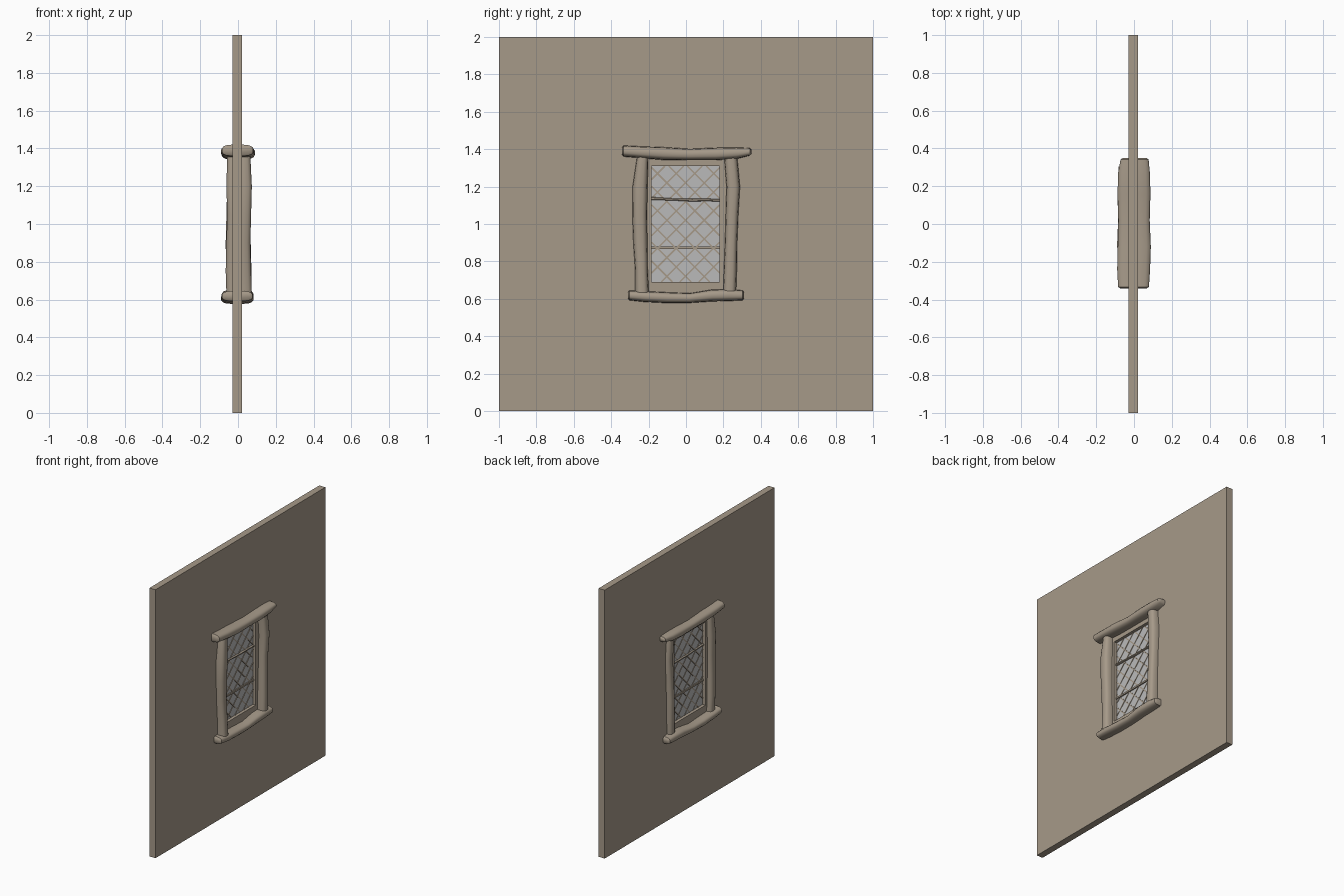
import bpy, bmesh, math
from mathutils import Vector, Matrix

if "Cube" in bpy.data.objects:
    bpy.data.objects.remove(bpy.data.objects["Cube"])


def material(name, rgb):
    m = bpy.data.materials.new(name)
    m.diffuse_color = (*rgb, 1)
    m.use_nodes = True
    m.node_tree.nodes["Principled BSDF"].inputs["Base Color"].default_value = m.diffuse_color
    return m


TAN = material("weathered_tan", (0.38, 0.32, 0.25))
GLASS = material("pale_grey_glass", (0.49, 0.49, 0.49))


def finish(bm, name, mat, smooth=False):
    bmesh.ops.recalc_face_normals(bm, faces=bm.faces)
    me = bpy.data.meshes.new(name)
    bm.to_mesh(me)
    bm.free()
    me.materials.append(mat)
    ob = bpy.data.objects.new(name, me)
    bpy.context.collection.objects.link(ob)
    if smooth:
        bpy.ops.object.select_all(action='DESELECT')
        ob.select_set(True)
        bpy.context.view_layer.objects.active = ob
        bpy.ops.object.shade_smooth_by_angle(angle=math.radians(40))
    return ob


def log(name, axis, stations, sides=16):
    """Rough-hewn beam: each station is (along, low edge, high edge, back x, front x)."""
    bm = bmesh.new()
    first, last = stations[0], stations[-1]

    def cap(s, shift):
        # slightly smaller section that rounds over the cut end
        a, lo, hi, x0, x1 = s
        return (a + shift, lo + 0.010, hi - 0.010, x0 + 0.012, x1 - 0.012)
    rows = [cap(first, -0.008)] + stations + [cap(last, 0.008)]
    rings = []
    for a, lo, hi, x0, x1 in rows:
        ring = []
        for i in range(sides):
            t = 2 * math.pi * (i + 0.5) / sides
            c, s = math.cos(t), math.sin(t)
            px = (x0 + x1) / 2 + (x1 - x0) / 2 * math.copysign(abs(c) ** 0.55, c)
            w = (lo + hi) / 2 + (hi - lo) / 2 * math.copysign(abs(s) ** 0.65, s)
            ring.append(bm.verts.new((px, a, w) if axis == 'Y' else (px, w, a)))
        rings.append(ring)
    for r, q in zip(rings, rings[1:]):
        for i in range(sides):
            j = (i + 1) % sides
            bm.faces.new((r[i], r[j], q[j], q[i]))
    bm.faces.new(rings[0])
    bm.faces.new(rings[-1])
    return finish(bm, name, TAN, True)


def add_box(bm, center, size, rot_x=0):
    bmesh.ops.create_cube(bm, size=1, matrix=Matrix.Translation(center)
                          @ Matrix.Rotation(rot_x, 4, 'X')
                          @ Matrix.Diagonal((*size, 1)))


# Wall panel with a window opening
Y0, Y1, Z0, Z1 = -0.185, 0.18, 0.69, 1.31
bm = bmesh.new()


def rect(x, a, b, c, d):
    return [bm.verts.new((x, y, z)) for y, z in ((a, c), (b, c), (b, d), (a, d))]


loops = [rect(0.02, -1, 1, 0, 2), rect(0.02, Y0, Y1, Z0, Z1),
         rect(-0.03, Y0, Y1, Z0, Z1), rect(-0.03, -1, 1, 0, 2)]
for k in range(4):
    p, q = loops[k], loops[(k + 1) % 4]
    for i in range(4):
        j = (i + 1) % 4
        bm.faces.new((p[i], p[j], q[j], q[i]))
finish(bm, "wall", TAN)

# Rough timber surround, running through the wall
log("lintel", 'Y', [
    (-0.333, 1.360, 1.420, -0.085, 0.080), (-0.24, 1.352, 1.415, -0.090, 0.086),
    (-0.12, 1.342, 1.411, -0.087, 0.090), (0.02, 1.341, 1.402, -0.084, 0.084),
    (0.16, 1.341, 1.408, -0.088, 0.088), (0.27, 1.348, 1.410, -0.085, 0.085),
    (0.342, 1.366, 1.406, -0.072, 0.078)])
log("sill", 'Y', [
    (-0.303, 0.592, 0.645, -0.085, 0.078), (-0.22, 0.583, 0.641, -0.088, 0.084),
    (-0.10, 0.577, 0.635, -0.090, 0.082), (0.02, 0.578, 0.630, -0.085, 0.080),
    (0.14, 0.586, 0.650, -0.088, 0.084), (0.23, 0.588, 0.652, -0.086, 0.082),
    (0.303, 0.592, 0.645, -0.082, 0.076)])
log("left_post", 'Z', [
    (0.63, -0.272, -0.198, -0.062, 0.074), (0.75, -0.272, -0.204, -0.066, 0.070),
    (0.90, -0.282, -0.206, -0.062, 0.066), (1.05, -0.287, -0.208, -0.058, 0.070),
    (1.20, -0.286, -0.205, -0.062, 0.074), (1.36, -0.262, -0.202, -0.058, 0.066)])
log("right_post", 'Z', [
    (0.63, 0.198, 0.268, -0.060, 0.072), (0.75, 0.202, 0.272, -0.064, 0.072),
    (0.90, 0.208, 0.274, -0.066, 0.068), (1.05, 0.212, 0.280, -0.062, 0.066),
    (1.20, 0.216, 0.289, -0.058, 0.072), (1.36, 0.204, 0.274, -0.060, 0.066)])

# Glass pane
bm = bmesh.new()
mid_y, mid_z = (Y0 + Y1) / 2, (Z0 + Z1) / 2
add_box(bm, (-0.005, mid_y, mid_z), (0.004, Y1 - Y0, Z1 - Z0))
finish(bm, "glass_pane", GLASS)

# Diagonal lattice strips clipped to the opening
bm = bmesh.new()
for sign in (1, -1):
    for k in range(-5, 6):
        c = k * 0.1 + 0.02
        # strip follows z - mid_z = sign * (y - mid_y) + c
        hy, hz = (Y1 - Y0) / 2, (Z1 - Z0) / 2
        ends = sorted((sign * (-hz - c), sign * (hz - c)))
        a, b = max(-hy, ends[0]), min(hy, ends[1])
        if b - a < 0.02:
            continue
        m = (a + b) / 2
        add_box(bm, (-0.005, mid_y + m, mid_z + sign * m + c),
                (0.009 + 0.001 * sign, (b - a) * math.sqrt(2), 0.008), sign * math.pi / 4)
finish(bm, "lattice_strips", TAN)

# Horizontal glazing bars, the upper one slightly crooked
bm = bmesh.new()
add_box(bm, (-0.005, mid_y, 0.873), (0.022, Y1 - Y0, 0.012))
finish(bm, "lower_glazing_bar", TAN)
log("upper_glazing_bar", 'Y', [
    (Y0, 1.128, 1.145, -0.018, 0.010), (-0.08, 1.126, 1.138, -0.017, 0.009),
    (0.03, 1.120, 1.136, -0.017, 0.010), (0.11, 1.122, 1.136, -0.018, 0.009),
    (Y1, 1.120, 1.134, -0.017, 0.010)], 8)
